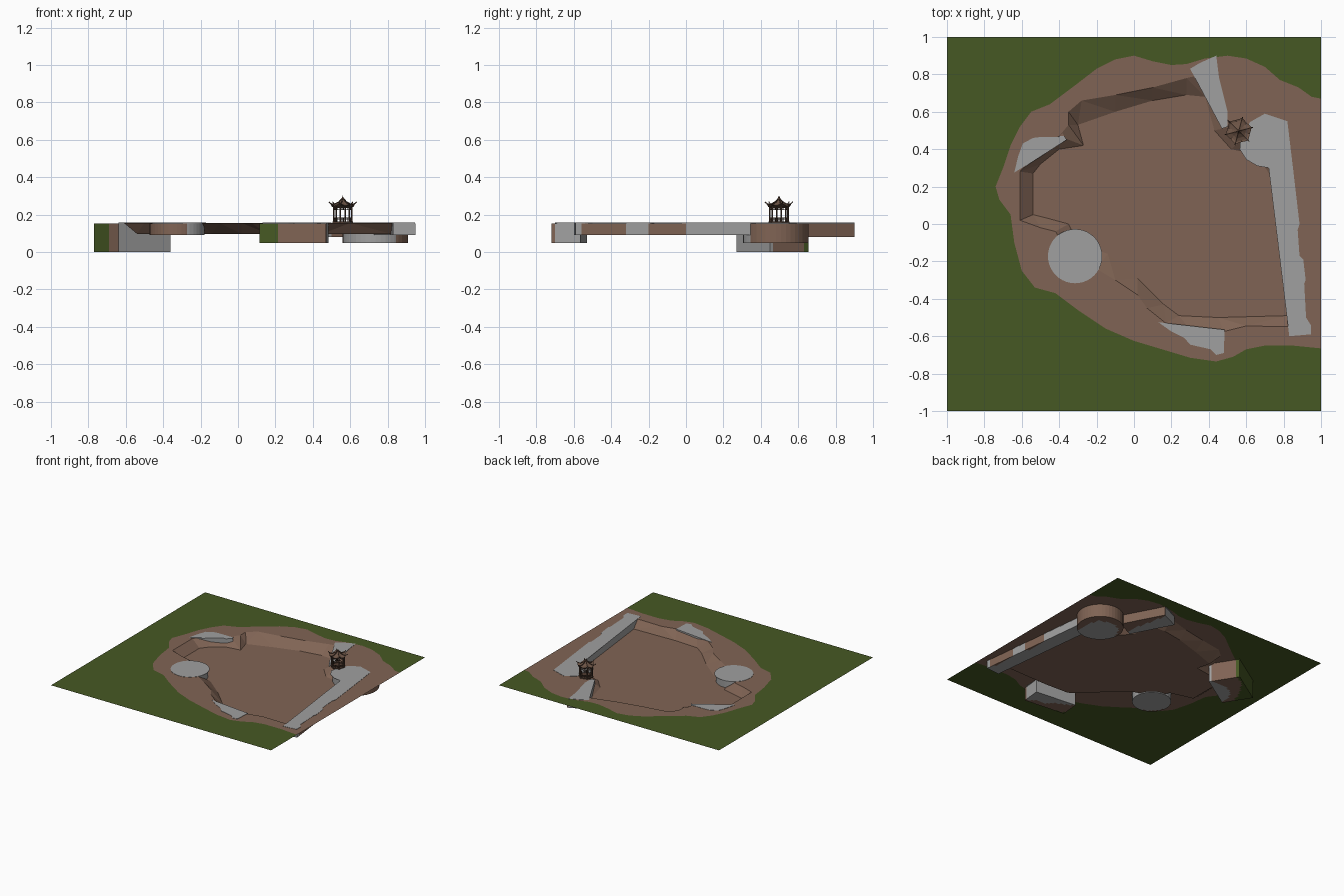
import bpy, bmesh, math
from mathutils import Vector, Matrix
from mathutils.geometry import delaunay_2d_cdt

if "Cube" in bpy.data.objects:
    bpy.data.objects.remove(bpy.data.objects["Cube"])

GROUND, FLOOR, CAP = 0.155, 0.097, 0.157


def material(name, rgb):
    m = bpy.data.materials.new(name)
    m.diffuse_color = (*rgb, 1)
    m.use_nodes = True
    m.node_tree.nodes["Principled BSDF"].inputs["Base Color"].default_value = m.diffuse_color
    return m


GREEN = material("grass green", (0.062, 0.098, 0.017))
BROWN = material("earth brown", (0.216, 0.127, 0.089))
GREY = material("stone grey", (0.352, 0.352, 0.352))
WOOD = material("dark wood", (0.085, 0.048, 0.032))
ROOF = material("roof brown", (0.150, 0.088, 0.060))


def finish(name, bm, mats):
    me = bpy.data.meshes.new(name)
    bm.to_mesh(me)
    bm.free()
    for m in mats:
        me.materials.append(m)
    ob = bpy.data.objects.new(name, me)
    bpy.context.collection.objects.link(ob)
    return ob


def circle(cx, cy, r, n=40, a0=0):
    return [(cx + r * math.cos(a0 + 2 * math.pi * i / n),
             cy + r * math.sin(a0 + 2 * math.pi * i / n)) for i in range(n)]


# Outline of the bare earth, and of the sunken basin (rim and floor)
earth = [(0, .9), (.1, .87), (.2, .85), (.28, .855), (.38, .885), (.5, .9), (.6, .885),
         (.7, .84), (.78, .77), (.88, .73), (.95, .68), (1, .67), (1, -.665), (.85, -.65),
         (.7, -.65), (.6, -.67), (.53, -.71), (.44, -.735), (.3, -.715), (.15, -.67),
         (0, -.625), (-.15, -.56), (-.3, -.46), (-.42, -.37), (-.53, -.34), (-.6, -.25),
         (-.64, -.1), (-.66, .05), (-.72, .13), (-.74, .2), (-.7, .3), (-.66, .42),
         (-.61, .52), (-.55, .6), (-.45, .64), (-.33, .73), (-.2, .83), (-.1, .88)]
rim = [(-.61, .28), (-.61, .02), (-.5, -.02), (-.42, -.04), (-.33, -.18), (-.2, -.24),
       (-.1, -.3), (.02, -.38), (.07, -.45), (.17, -.53), (.3, -.565), (.48, -.575),
       (.6, -.545), (.86, -.55), (.77, .35), (.72, .45), (.6, .47), (.52, .52),
       (.37, .8), (.28, .78), (.1, .73), (-.1, .69), (-.28, .66), (-.35, .6),
       (-.35, .53), (-.4, .47), (-.5, .4)]
floor = [(-.54, .27), (-.54, .05), (-.46, .03), (-.35, 0), (-.3, -.1), (-.14, -.16),
         (.02, -.29), (.16, -.43), (.24, -.49), (.45, -.5), (.82, -.49), (.74, .24),
         (.66, .37), (.52, .4), (.42, .38), (.43, .5), (.38, .68), (.28, .69), (.1, .66),
         (-.1, .6), (-.3, .53), (-.27, .42), (-.4, .4), (-.5, .32)]

# Stone areas that show at ground level
stone = {
    "left_stone_top": [(-.64, .275), (-.36, .45), (-.375, .465), (-.5, .465), (-.54, .46),
                       (-.595, .43), (-.62, .36)],
    "front_stone_top": [(.13, -.525), (.2, -.575), (.27, -.61), (.3, -.645), (.41, -.67),
                        (.44, -.7), (.48, -.69), (.485, -.565)],
    "back_stone_top": [(.3, .83), (.47, .51), (.5, .52), (.5, .6), (.455, .78), (.44, .9),
                       (.35, .86)],
    "wall_top": [(.83, -.6), (.945, -.59), (.945, -.54), (.92, -.5), (.91, -.32), (.918, -.3),
                 (.905, -.19), (.885, -.17), (.875, -.03), (.885, 0), (.85, .3), (.82, .55),
                 (.79, .56), (.7, .59), (.62, .545), (.57, .45), (.565, .4), (.6, .345),
                 (.66, .31), (.72, .3)],
    "round_stone_top": circle(-.315, -.172, .145),
}


def inside(p, poly):
    hit = False
    for (x1, y1), (x2, y2) in zip(poly, poly[1:] + poly[:1]):
        if (y1 > p[1]) != (y2 > p[1]) and p[0] < (x2 - x1) * (p[1] - y1) / (y2 - y1) + x1:
            hit = not hit
    return hit


def paint(p):
    """Colour seen from above: stone, then earth, then grass."""
    if any(inside(p, s) for s in stone.values()):
        return 2
    return 1 if inside(p, earth) else 0


def prism(poly, z0, z1):
    bm = bmesh.new()
    f = bm.faces.new([bm.verts.new((x, y, z0)) for x, y in poly])
    ext = bmesh.ops.extrude_face_region(bm, geom=[f])
    for v in ext["geom"]:
        if isinstance(v, bmesh.types.BMVert):
            v.co.z = z1
    bmesh.ops.recalc_face_normals(bm, faces=bm.faces)
    return bm


# Ground sheet with the sunken basin
loops = [[(-1, -1), (1, -1), (1, 1), (-1, 1)], earth, rim, floor]
pts, edges = [], []
for lp in loops:
    b = len(pts)
    pts += [Vector(p) for p in lp]
    edges += [(b + i, b + (i + 1) % len(lp)) for i in range(len(lp))]
first_floor = len(pts) - len(floor)
vs, _, fs, orig, _, _ = delaunay_2d_cdt(pts, edges, [], 0, 1e-5)
bm = bmesh.new()
bv = [bm.verts.new((v.x, v.y, FLOOR if any(o >= first_floor for o in og) else GROUND))
      for v, og in zip(vs, orig)]
for f in fs:
    face = bm.faces.new([bv[i] for i in f])
    face.material_index = 1 if inside(face.calc_center_median(), earth) else 0
    face.normal_update()
    if face.normal.z < 0:
        face.normal_flip()
finish("ground", bm, [GREEN, BROWN])

# Blocks hanging under the ground, coloured by what lies above them
blocks = {
    "left_block": ([(-.64, .27), (-.36, .45), (-.49, .655), (-.77, .475)], 0),
    "front_block": ([(.13, -.53), (.115, -.685), (.47, -.72), (.485, -.565)], .047),
    "back_block": ([(.3, .83), (.47, .51), (.62, .58), (.45, .9)], .08),
    "long_wall": ([(.83, -.6), (.95, -.59), (.82, .56), (.70, .54)], .09),
    "large_round_block": (circle(.735, .48, .175), .048),
    "small_round_block": (circle(-.325, -.18, .147), .09),
}
for name, (poly, z0) in blocks.items():
    bm = prism(poly, z0, GROUND - .0015)
    centre = Vector((sum(p[0] for p in poly), sum(p[1] for p in poly))) / len(poly)
    for axis in (0, 1):
        lo, hi = min(p[axis] for p in poly), max(p[axis] for p in poly)
        n = Vector((1 - axis, axis, 0))
        for k in range(1, int((hi - lo) / .02) + 1):
            bmesh.ops.bisect_plane(bm, geom=bm.verts[:] + bm.edges[:] + bm.faces[:],
                                   plane_co=n * (lo + .02 * k), plane_no=n)
    for f in bm.faces:
        c = f.calc_center_median().xy
        f.material_index = paint(c.lerp(centre, .04))
    finish(name, bm, [GREEN, BROWN, GREY])

# Thin stone tops
for name, poly in stone.items():
    finish(name, prism(poly, GROUND - .002, CAP), [GREY])

# Pavilion
PX, PY, TURN = .56, .497, math.radians(15)


def hexpt(i, r, z):
    a = TURN + i * math.pi / 3
    return Vector((PX + r * math.cos(a), PY + r * math.sin(a), z))


def bar(bm, a, b, r, n=6):
    d = b - a
    mat = Matrix.Translation((a + b) / 2) @ d.to_track_quat('Z', 'Y').to_matrix().to_4x4()
    bmesh.ops.create_cone(bm, cap_ends=True, segments=n, radius1=r, radius2=r,
                          depth=d.length, matrix=mat)


finish("pavilion_base", prism(circle(PX, PY, .058, 6, TURN), GROUND, .162), [WOOD])

bm = bmesh.new()
for i in range(6):
    bar(bm, hexpt(i, .05, .16), hexpt(i, .05, .245), .0042, 8)
finish("pavilion_columns", bm, [WOOD])

bm = bmesh.new()
for i in range(6):
    for z, r in ((.172, .002), (.182, .0025), (.226, .002), (.238, .004)):
        bar(bm, hexpt(i, .05, z), hexpt(i + 1, .05, z), r, 4)
    for k in range(1, 5):
        for z0, z1 in ((.162, .182), (.226, .238)):
            bar(bm, hexpt(i, .05, z0).lerp(hexpt(i + 1, .05, z0), k / 5),
                hexpt(i, .05, z1).lerp(hexpt(i + 1, .05, z1), k / 5), .0012, 4)
finish("pavilion_railings", bm, [WOOD])

# Curved hexagonal roof with upturned corners: radius, height, height at mid sides
profile = [(.005, .284, .284), (.02, .268, .267), (.042, .256, .253), (.06, .254, .247),
           (.072, .262, .245), (.069, .257, .240), (.04, .244, .242)]
bm = bmesh.new()
rings = []
for r, zc, zm in profile:
    ring = []
    for i in range(6):
        ring.append(bm.verts.new(hexpt(i, r, zc)))
        ring.append(bm.verts.new(hexpt(i + .5, r * .85, zm)))
    rings.append(ring)
for a, b in zip(rings, rings[1:]):
    for i in range(12):
        bm.faces.new((a[i], b[i], b[(i + 1) % 12], a[(i + 1) % 12]))
bm.faces.new(rings[0])
bm.faces.new(rings[-1])
bmesh.ops.recalc_face_normals(bm, faces=bm.faces)
finish("pavilion_roof", bm, [ROOF])

bm = bmesh.new()
for i in range(6):
    path = [hexpt(i, r, z + .001) for r, z, _ in profile[:5]] + [hexpt(i, .077, .268)]
    for a, b in zip(path, path[1:]):
        bar(bm, a, b, .0028, 6)
finish("roof_ridges", bm, [WOOD])

# Finial
bm = bmesh.new()
for z, r in ((.284, .008), (.291, .005)):
    bmesh.ops.create_uvsphere(bm, u_segments=10, v_segments=6, radius=r,
                              matrix=Matrix.Translation((PX, PY, z)))
bmesh.ops.create_cone(bm, cap_ends=True, segments=8, radius1=.003, radius2=.0005, depth=.012,
                      matrix=Matrix.Translation((PX, PY, .297)))
finish("finial", bm, [WOOD])
